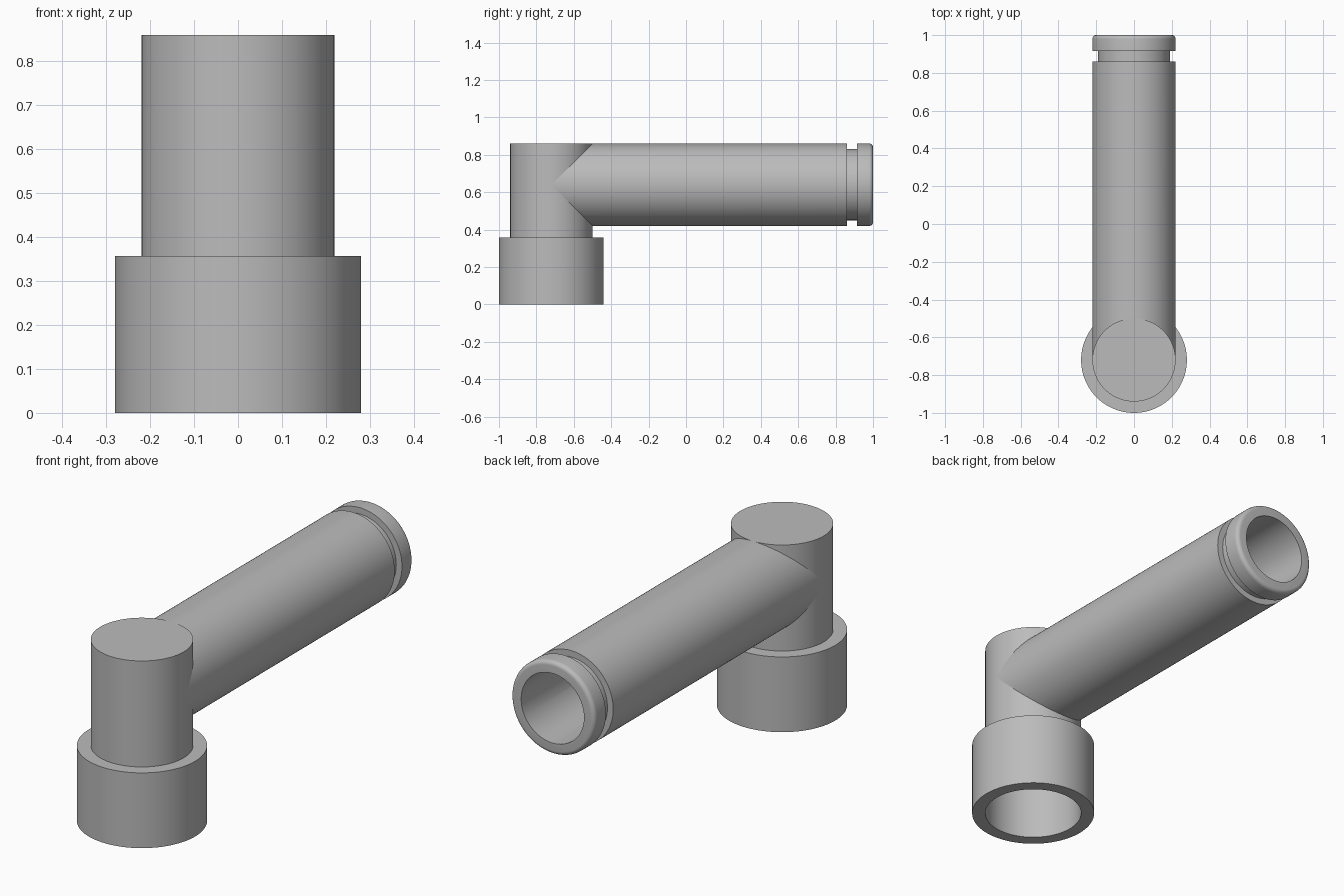
import bpy
import math
from mathutils import Matrix

cube = bpy.data.objects.get("Cube")
if cube:
    bpy.data.objects.remove(cube, do_unlink=True)

SEGMENTS = 96
POST_Y, TUBE_Z = -0.72, 0.64

grey = bpy.data.materials.new("plain_grey")
grey.use_nodes = True
colour = (0.5, 0.5, 0.5, 1)
grey.diffuse_color = colour
grey.node_tree.nodes["Principled BSDF"].inputs["Base Color"].default_value = colour

UPRIGHT = Matrix.Translation((0, POST_Y, 0))
# Turns the lathe axis from +z to +y at the tube's height
LEVEL = Matrix.Translation((0, 0, TUBE_Z)) @ Matrix.Rotation(-math.pi / 2, 4, "X")


def lathe(name, profile, placement):
    """Closed solid of revolution from (radius, distance along axis) points."""
    verts, faces = [], []
    for r, h in profile:
        for i in range(SEGMENTS):
            a = math.tau * i / SEGMENTS
            verts.append(placement @ Matrix.Rotation(a, 4, "Z") @ Matrix.Translation((r, 0, h)).to_translation())
    for k in range(len(profile) - 1):
        for i in range(SEGMENTS):
            j = (i + 1) % SEGMENTS
            low, high = k * SEGMENTS, (k + 1) * SEGMENTS
            faces.append((low + i, low + j, high + j, high + i))
    faces.append(tuple(reversed(range(SEGMENTS))))
    faces.append(tuple(range(len(verts) - SEGMENTS, len(verts))))
    mesh = bpy.data.meshes.new(name)
    mesh.from_pydata(verts, [], faces)
    mesh.materials.append(grey)
    obj = bpy.data.objects.new(name, mesh)
    bpy.context.collection.objects.link(obj)
    return obj


# Upright post on its wide socket
post = lathe("socket_post", [(0.28, 0), (0.28, 0.357), (0.22, 0.357), (0.22, 0.86)], UPRIGHT)

# Level tube with a ring groove and a rounded end collar
ROUND = 0.02
rim = [(0.22 - ROUND + ROUND * math.cos(t), 1 - ROUND + ROUND * math.sin(t))
       for t in (math.pi / 2 * i / 6 for i in range(7))]
tube = lathe("outlet_tube", [(0.22, POST_Y), (0.22, 0.86), (0.19, 0.86),
                             (0.19, 0.915), (0.22, 0.915)] + rim, LEVEL)

# Cutters for the stepped socket bore and the tube bore
socket_bore = lathe("socket_bore_cutter", [(0.22, -0.1), (0.22, 0.3), (0.165, 0.3), (0.165, 0.8)], UPRIGHT)
tube_bore = lathe("tube_bore_cutter", [(0.165, -0.7), (0.165, 1.1)], LEVEL)

for part in (post, tube):
    bpy.ops.object.select_all(action="DESELECT")
    part.select_set(True)
    bpy.context.view_layer.objects.active = part
    for cutter in (socket_bore, tube_bore):
        mod = part.modifiers.new("bore", "BOOLEAN")
        mod.operation, mod.solver, mod.object = "DIFFERENCE", "EXACT", cutter
        bpy.ops.object.modifier_apply(modifier=mod.name)
    bpy.ops.object.shade_smooth_by_angle(angle=math.radians(30))

for cutter in (socket_bore, tube_bore):
    bpy.data.objects.remove(cutter, do_unlink=True)
